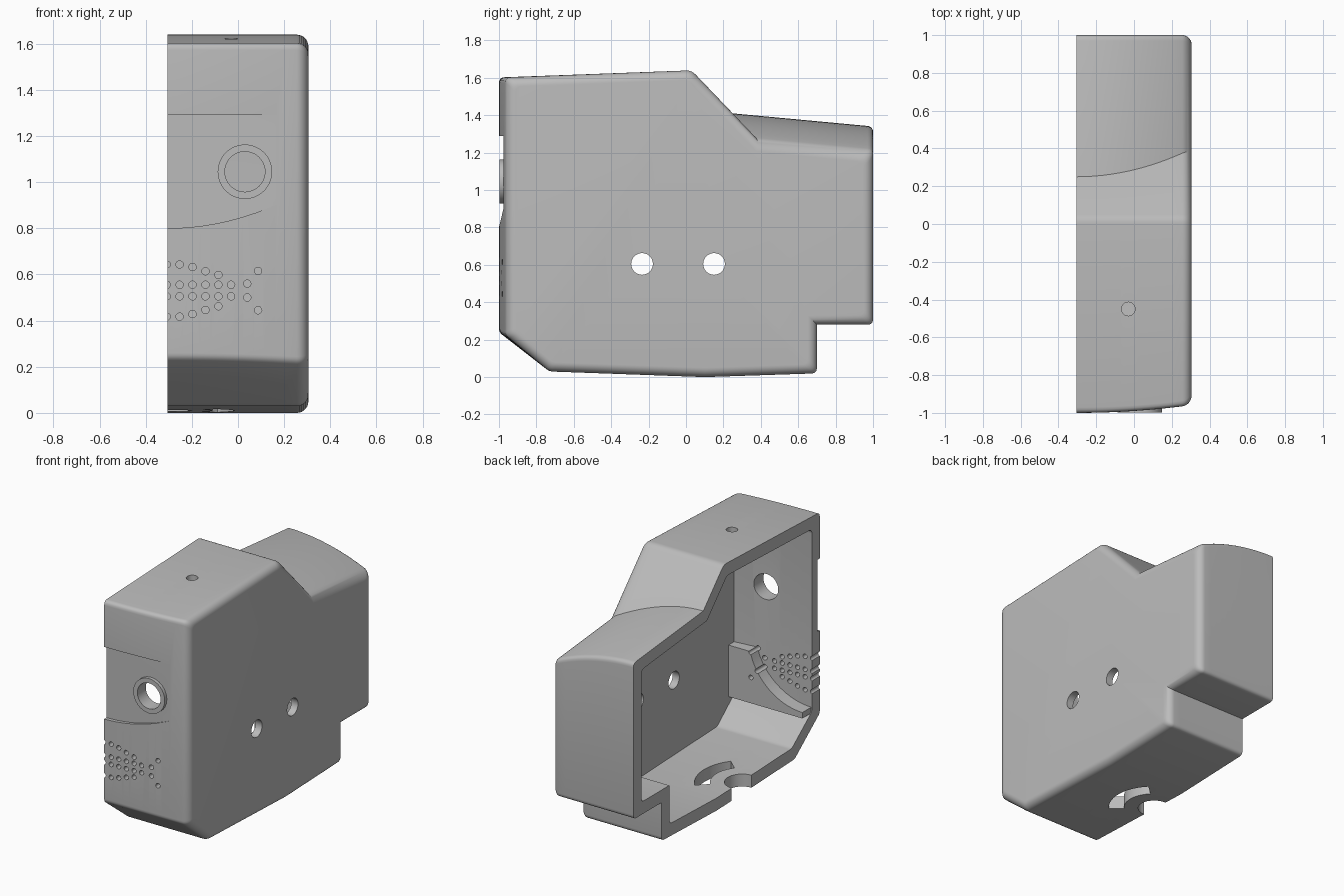
import bpy, bmesh, math
from mathutils import Vector

cube = bpy.data.objects.get("Cube")
if cube:
    bpy.data.objects.remove(cube)

grey = bpy.data.materials.new("plain grey")
grey.use_nodes = True
grey.diffuse_color = (0.5, 0.5, 0.5, 1)
grey.node_tree.nodes["Principled BSDF"].inputs["Base Color"].default_value = (0.5, 0.5, 0.5, 1)

HALF, WALL, SIDE, FILLET = 0.305, 0.085, 0.05, 0.05


def finish(bm, name):
    bmesh.ops.recalc_face_normals(bm, faces=bm.faces[:])
    mesh = bpy.data.meshes.new(name)
    bm.to_mesh(mesh)
    bm.free()
    mesh.materials.append(grey)
    ob = bpy.data.objects.new(name, mesh)
    bpy.context.collection.objects.link(ob)
    return ob


def add_loft(bm, rings):
    """Skin a list of equal-length rings and cap both ends."""
    rows = [[bm.verts.new(p) for p in ring] for ring in rings]
    n = len(rows[0])
    for a, b in zip(rows, rows[1:]):
        for i in range(n):
            j = (i + 1) % n
            bm.faces.new((a[i], a[j], b[j], b[i]))
    bm.faces.new(rows[0])
    bm.faces.new(rows[-1])


def add_rod(bm, centre, radius, axis, low, high, sides=32):
    """Cylinder along an axis; centre gives the other two coordinates."""
    rings = []
    for level in (low, high):
        ring = []
        for i in range(sides):
            t = 2 * math.pi * i / sides
            p = [centre[0] + radius * math.cos(t), centre[1] + radius * math.sin(t)]
            p.insert(axis, level)
            ring.append(p)
        rings.append(ring)
    add_loft(bm, rings)


def combine(target, tool, operation):
    mod = target.modifiers.new(operation.lower(), 'BOOLEAN')
    mod.operation = operation
    mod.solver = 'EXACT'
    mod.object = tool
    bpy.context.view_layer.objects.active = target
    bpy.ops.object.modifier_apply(modifier=mod.name)
    bpy.data.objects.remove(tool)


def offset(points, d):
    """Move each side of a counter-clockwise outline inward by d."""
    out = []
    for i, p in enumerate(points):
        a = (p - points[i - 1]).normalized()
        b = (points[(i + 1) % len(points)] - p).normalized()
        na, nb = Vector((-a.y, a.x)), Vector((-b.y, b.x))
        out.append(p + (na + nb) * d / (1 + na.dot(nb)))
    return out


def rounded(points, radii, steps=4):
    out = []
    for i, (p, r) in enumerate(zip(points, radii)):
        if not r:
            out.append(p)
            continue
        a = p + (points[i - 1] - p).normalized() * r
        b = p + (points[(i + 1) % len(points)] - p).normalized() * r
        for k in range(steps + 1):
            t = k / steps
            out.append(a * (1 - t) ** 2 + p * 2 * t * (1 - t) + b * t * t)
    return out


def section(x, inset):
    """Side outline at x: bowed front and arched rear roof."""
    u = max(x, -HALF) + HALF
    front = -1 + 0.11 * u * u
    drop = 0.38 * u * u
    foot = 0.25 + drop / 0.957
    outline = [(front, 0.24 - 0.05 * u * u), (-0.73, 0.03), (0.1, 0), (0.7, 0.02), (0.7, 0.28),
               (1, 0.28), (1, 1.34 - drop), (foot, 1.41 - 1.05 * (foot - 0.25)),
               (0.03, 1.64), (front, 1.602)]
    radii = [0.02, 0.02, 0, 0.03, 0, 0.03, 0.03, 0, 0.03, 0.03]
    pts = rounded(offset([Vector(p) for p in outline], inset), radii)
    return [(x, p.x, p.y) for p in pts]


# Outer body with a filleted closed side
bm = bmesh.new()
flat = HALF - FILLET
rings = [section(-HALF + (flat + HALF) * i / 12, 0) for i in range(13)]
for k in range(1, 8):
    t = math.pi / 2 * k / 7
    rings.append(section(flat + FILLET * math.sin(t), FILLET * (1 - math.cos(t))))
add_loft(bm, rings)
shell = finish(bm, "half_housing")

# Hollow interior, open on the flat side
bm = bmesh.new()
add_loft(bm, [section(-0.4, WALL)] +
         [section(-HALF + (2 * HALF - SIDE) * i / 10, WALL) for i in range(11)])
combine(shell, finish(bm, "cavity"), 'DIFFERENCE')

# Flat recess in the front with a curved lower edge
bm = bmesh.new()
lower = [(-0.4 + 0.06 * i, 0.8 + 0.46 * max(0, -0.095 + 0.06 * i) ** 2) for i in range(11)]
edge = lower + [(0.2, 1.29), (-0.4, 1.29)]
add_loft(bm, [[(x, y, z) for x, z in edge] for y in (-1.1, -0.975)])
combine(shell, finish(bm, "recess"), 'DIFFERENCE')

# Raised ring around the front opening
bm = bmesh.new()
add_rod(bm, (0.03, 1.045), 0.118, 1, -0.998, -0.92, 48)
combine(shell, finish(bm, "ring"), 'UNION')

# Inner bracket with a round cutaway behind the sound holes
bm = bmesh.new()
corners = [(-0.3, 0.27), (0.27, 0.27), (0.27, 0.62), (-0.3, 0.62)]
add_loft(bm, [[(x, y, z) for x, z in corners] for y in (-0.92, -0.82)])
bracket = finish(bm, "bracket")
bm = bmesh.new()
add_rod(bm, (-HALF, 0.72), 0.41, 1, -1, -0.7, 64)
combine(bracket, finish(bm, "bracket_cut"), 'DIFFERENCE')
combine(shell, bracket, 'UNION')

# Openings: front, side, top, and the base notch
bm = bmesh.new()
add_rod(bm, (0.03, 1.045), 0.087, 1, -1.1, -0.8, 48)
for y in (-0.235, 0.15):
    add_rod(bm, (y, 0.605), 0.058, 0, 0.2, 0.4)
add_rod(bm, (-0.03, -0.45), 0.036, 2, 1.4, 1.8)
add_rod(bm, (-HALF, -0.16), 0.105, 2, -0.1, 0.15, 48)

# Curved slot in the base
angles = [math.radians(-42 + 7 * i) for i in range(13)]
slot = [(0.29, a) for a in angles] + [(0.195, a) for a in reversed(angles)]
add_loft(bm, [[(-HALF + r * math.cos(a), -0.16 + r * math.sin(a), z) for r, a in slot]
              for z in (-0.1, 0.15)])

# Pattern of small sound holes
holes = [(-0.03, 0.025), (0.04, 0.03), (0.087, 0.085)]
for i, wide in enumerate((0.113, 0.113, 0.102, 0.084, 0.068)):
    holes += [(-0.309 + 0.056 * i, 0.025), (-0.309 + 0.056 * i, wide)]
for x, rise in holes:
    for sign in (-1, 1):
        add_rod(bm, (x, 0.53 + sign * rise), 0.016, 1, -1.1, -0.75, 14)
combine(shell, finish(bm, "openings"), 'DIFFERENCE')

# Smooth shading with crisp edges
bpy.ops.object.select_all(action='DESELECT')
shell.select_set(True)
bpy.context.view_layer.objects.active = shell
bpy.ops.object.shade_smooth_by_angle(angle=math.radians(30))
